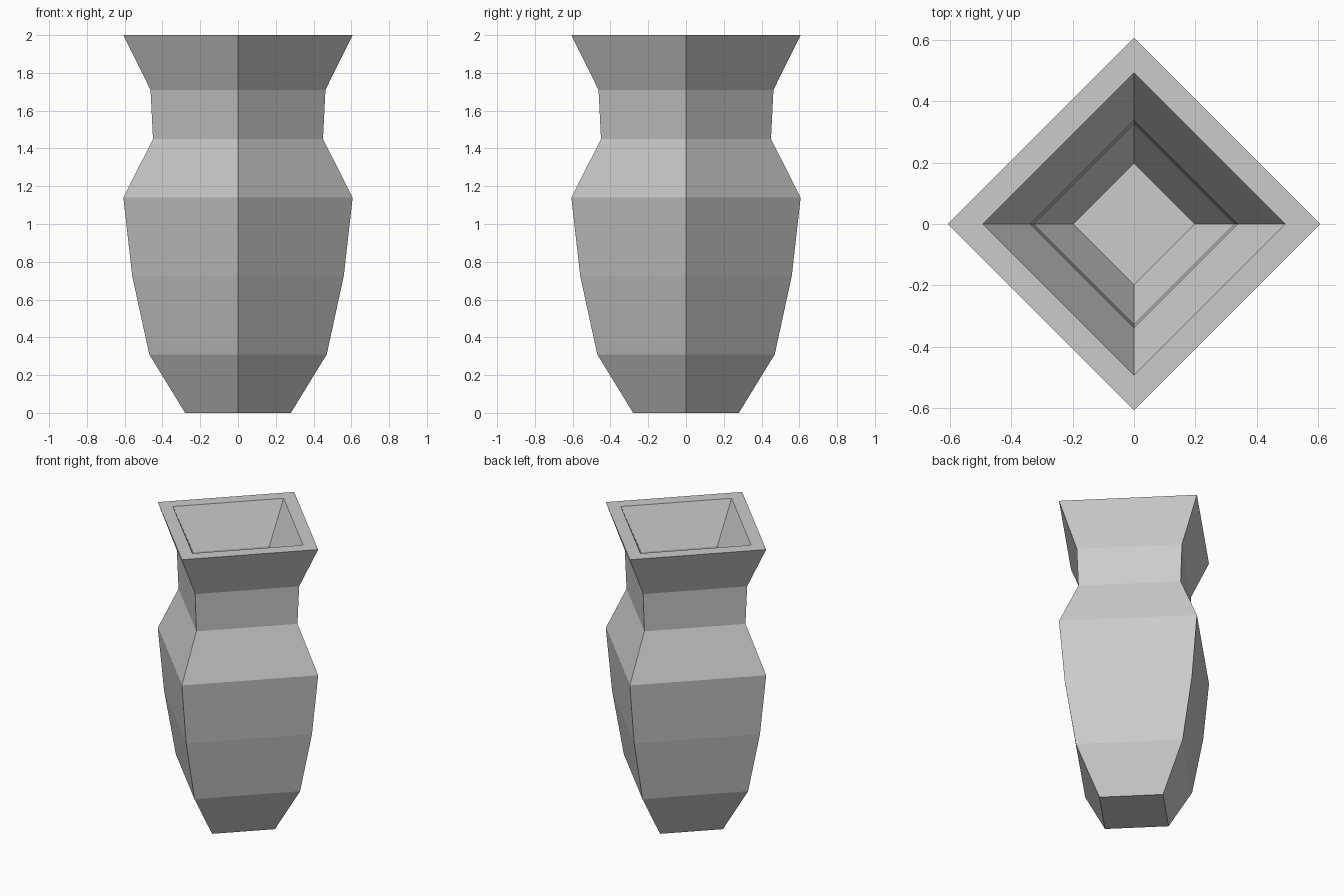
import bpy
import bmesh
from math import sin, cos, tau

cube = bpy.data.objects.get("Cube")
if cube:
    bpy.data.objects.remove(cube, do_unlink=True)

SIDES = 4

# Clay colour
clay = bpy.data.materials.new("grey_clay")
clay.use_nodes = True
grey = (0.6, 0.6, 0.6, 1)
clay.diffuse_color = grey
clay.node_tree.nodes["Principled BSDF"].inputs["Base Color"].default_value = grey

# Profiles as (radius, height): outer wall going up, inner wall going down
outer = [(0.28, 0), (0.47, 0.31), (0.56, 0.725), (0.607, 1.14),
         (0.45, 1.45), (0.463, 1.71), (0.607, 2)]
inner = [(0.493, 2), (0.338, 1.73), (0.327, 1.45), (0.477, 1.14),
         (0.435, 0.74), (0.35, 0.35), (0.198, 0.09)]


def ring(bm, radius, height):
    angles = [tau * i / SIDES for i in range(SIDES)]
    return [bm.verts.new((radius * cos(a), radius * sin(a), height)) for a in angles]


def lathe(name, profile, material):
    """Loft square rings along a profile and cap both ends."""
    bm = bmesh.new()
    rings = [ring(bm, r, z) for r, z in profile]
    for low, high in zip(rings, rings[1:]):
        for i in range(SIDES):
            j = (i + 1) % SIDES
            bm.faces.new((low[i], low[j], high[j], high[i]))
    bm.faces.new(rings[0][::-1])
    bm.faces.new(rings[-1])
    bmesh.ops.recalc_face_normals(bm, faces=bm.faces)
    mesh = bpy.data.meshes.new(name)
    bm.to_mesh(mesh)
    bm.free()
    mesh.materials.append(material)
    obj = bpy.data.objects.new(name, mesh)
    bpy.context.collection.objects.link(obj)
    return obj


# Hollow four-sided vase with flat rim and floor
lathe("vase", outer + inner, clay)
